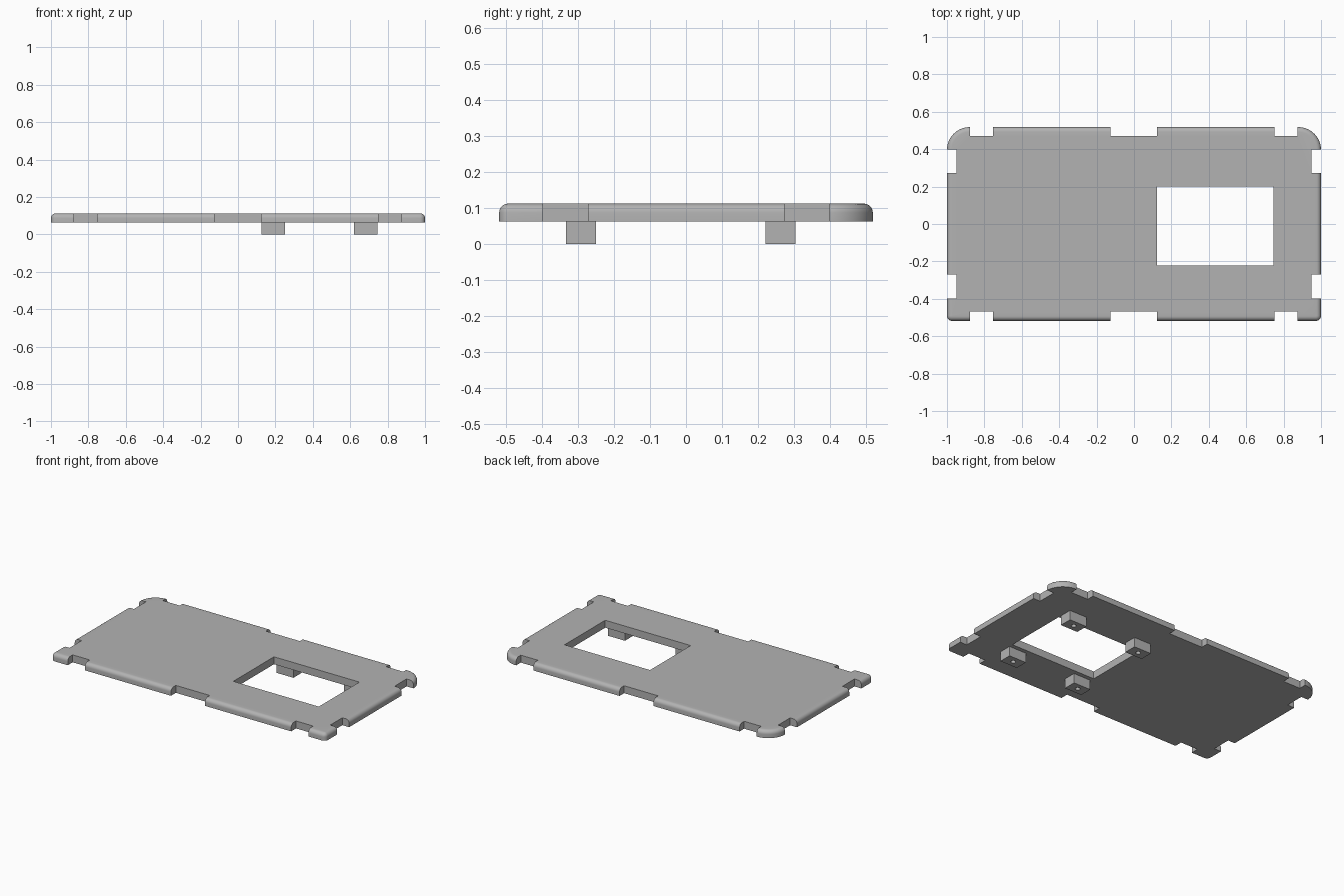
import bpy
import bmesh
from math import sin, cos, pi, radians
from mathutils import Matrix, Vector

if "Cube" in bpy.data.objects:
    bpy.data.objects.remove(bpy.data.objects["Cube"])

grey = bpy.data.materials.new("plain grey")
grey.use_nodes = True
grey.diffuse_color = (0.45, 0.45, 0.45, 1)
grey.node_tree.nodes["Principled BSDF"].inputs["Base Color"].default_value = (0.45, 0.45, 0.45, 1)

HALF_X, BACK, FRONT = 1.0, 0.518, -0.518
BOTTOM, TOP = 0.063, 0.112


def make_object(name, bm):
    bmesh.ops.recalc_face_normals(bm, faces=bm.faces)
    mesh = bpy.data.meshes.new(name)
    bm.to_mesh(mesh)
    bm.free()
    mesh.materials.append(grey)
    obj = bpy.data.objects.new(name, mesh)
    bpy.context.collection.objects.link(obj)
    return obj


def add_box(bm, x0, x1, y0, y1, z0, z1):
    size = Matrix.Diagonal((x1 - x0, y1 - y0, z1 - z0, 1))
    centre = Vector((x0 + x1, y0 + y1, z0 + z1)) / 2
    bmesh.ops.create_cube(bm, size=1, matrix=Matrix.Translation(centre) @ size)


def cut(obj, cutter_bm):
    cutter = make_object("cutter", cutter_bm)
    cutter.hide_render = True
    mod = obj.modifiers.new("cut", "BOOLEAN")
    mod.operation, mod.solver, mod.object = "DIFFERENCE", "EXACT", cutter
    bpy.context.view_layer.objects.active = obj
    bpy.ops.object.modifier_apply(modifier=mod.name)
    bpy.data.objects.remove(cutter)


def shade(obj):
    bpy.ops.object.select_all(action="DESELECT")
    obj.select_set(True)
    bpy.context.view_layer.objects.active = obj
    bpy.ops.object.shade_smooth_by_angle(angle=radians(30))


# Plate: large round corners at the back, small ones at the front
bm = bmesh.new()
outline = []
for sx, sy, radius, start, steps in ((1, 1, 0.122, 0, 16), (-1, 1, 0.122, 1, 16),
                                     (-1, -1, 0.027, 2, 6), (1, -1, 0.027, 3, 6)):
    cx, cy = sx * (HALF_X - radius), sy * (BACK - radius)
    for i in range(steps + 1):
        a = (start + i / steps) * pi / 2
        outline.append(bm.verts.new((cx + radius * cos(a), cy + radius * sin(a), BOTTOM)))
base = bm.faces.new(outline)
lifted = bmesh.ops.extrude_face_region(bm, geom=[base])["geom"]
top_verts = [v for v in lifted if isinstance(v, bmesh.types.BMVert)]
bmesh.ops.translate(bm, verts=top_verts, vec=(0, 0, TOP - BOTTOM))
bmesh.ops.recalc_face_normals(bm, faces=bm.faces)
rim = [e for e in bm.edges if all(v.co.z > TOP - 0.001 for v in e.verts)]
bmesh.ops.bevel(bm, geom=rim, offset=0.025, offset_type="OFFSET", segments=6,
                profile=0.5, affect="EDGES")
plate = make_object("plate", bm)

# Edge notches and the rectangular window
bm = bmesh.new()
for x0, x1 in ((-0.878, -0.753), (-0.126, 0.122), (0.75, 0.875)):
    add_box(bm, x0, x1, 0.47, 0.7, 0, 0.2)
    add_box(bm, x0, x1, -0.7, -0.467, 0, 0.2)
for y0, y1 in ((0.273, 0.398), (-0.397, -0.271)):
    add_box(bm, 0.95, 1.2, y0, y1, 0, 0.2)
    add_box(bm, -1.2, -0.95, y0, y1, 0, 0.2)
add_box(bm, 0.122, 0.745, -0.223, 0.2, 0, 0.2)
cut(plate, bm)
shade(plate)

# Four mounting posts with screw holes underneath
for side, x0, x1 in (("right", 0.126, 0.25), ("left", 0.62, 0.745)):
    for end, y0, y1 in (("front", -0.333, -0.25), ("back", 0.22, 0.303)):
        bm = bmesh.new()
        add_box(bm, x0, x1, y0, y1, 0, BOTTOM)
        post = make_object(f"{end}_{side}_post", bm)
        hole = bmesh.new()
        bmesh.ops.create_cone(hole, cap_ends=True, segments=24, radius1=0.015, radius2=0.015,
                              depth=0.1, matrix=Matrix.Translation(((x0 + x1) / 2, (y0 + y1) / 2, 0)))
        cut(post, hole)
        shade(post)
